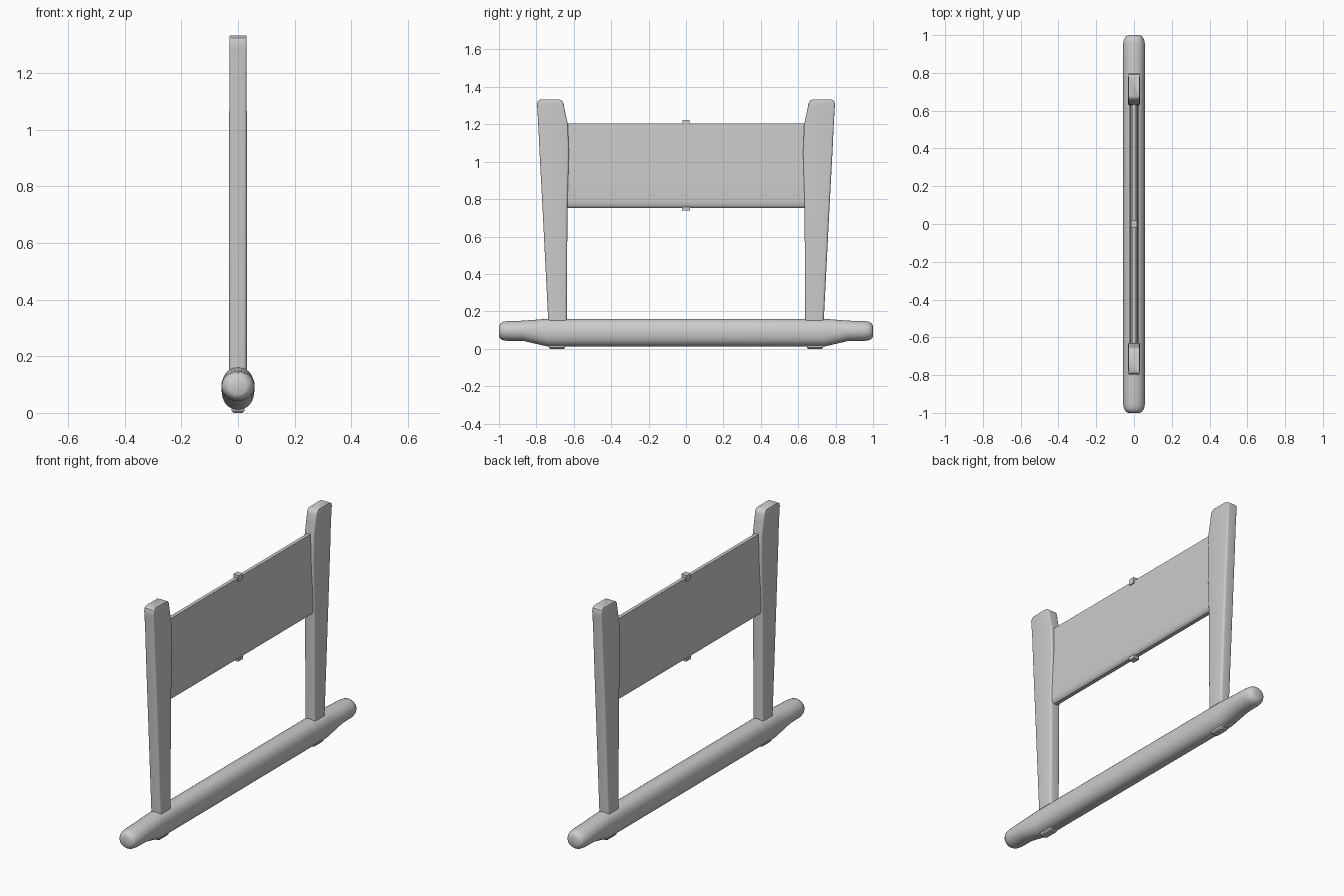
import bpy, bmesh, math

if "Cube" in bpy.data.objects:
    bpy.data.objects.remove(bpy.data.objects["Cube"])


def loft(name, rings, angle=35):
    """Skin a list of equal-length point rings and cap both ends."""
    bm = bmesh.new()
    vr = [[bm.verts.new(p) for p in r] for r in rings]
    n = len(vr[0])
    for a, b in zip(vr, vr[1:]):
        for i in range(n):
            j = (i + 1) % n
            bm.faces.new((a[i], a[j], b[j], b[i]))
    bm.faces.new(vr[0])
    bm.faces.new(vr[-1])
    bmesh.ops.recalc_face_normals(bm, faces=bm.faces)
    me = bpy.data.meshes.new(name)
    bm.to_mesh(me)
    bm.free()
    ob = bpy.data.objects.new(name, me)
    bpy.context.collection.objects.link(ob)
    bpy.ops.object.select_all(action='DESELECT')
    ob.select_set(True)
    bpy.context.view_layer.objects.active = ob
    bpy.ops.object.shade_smooth_by_angle(angle=math.radians(angle))
    return ob


def oval(y, hw, z0, z1, e=2.0, n=32):
    """Superellipse ring across the beam at position y."""
    pts = []
    for i in range(n):
        t = 2 * math.pi * i / n
        c, s = math.cos(t), math.sin(t)
        pts.append((hw * math.copysign(abs(c) ** (2 / e), c), y,
                    (z0 + z1) / 2 + (z1 - z0) / 2 * math.copysign(abs(s) ** (2 / e), s)))
    return pts


def round_rect(z, y0, y1, hx, r, seg=4):
    """Horizontal rounded rectangle ring at height z."""
    pts = []
    corners = [(hx - r, y1 - r), (-hx + r, y1 - r), (-hx + r, y0 + r), (hx - r, y0 + r)]
    for k, (cx, cy) in enumerate(corners):
        for i in range(seg + 1):
            t = math.pi / 2 * (k + i / seg)
            pts.append((cx + r * math.cos(t), cy + r * math.sin(t), z))
    return pts


def block(name, loc, size):
    bpy.ops.mesh.primitive_cube_add(size=1, location=loc)
    ob = bpy.context.object
    ob.name = name
    ob.scale = size
    return ob


# Base beam: full body tapering into rounded end knobs
half = [(0.74, 0.058, 0.012, 0.16, 2.3), (0.87, 0.059, 0.042, 0.15, 2.1),
        (0.955, 0.058, 0.042, 0.148, 2), (0.98, 0.052, 0.046, 0.144, 2),
        (0.993, 0.043, 0.054, 0.135, 2), (1.0, 0.03, 0.065, 0.122, 2)]
stations = [(-y, *r) for y, *r in reversed(half)] + half
loft("base_beam", [oval(*s) for s in stations])

# Tapered posts with rounded tops, and tenons poking through the beam
post = [(0.10, 0.638, 0.735, 0.030, 0.013), (0.16, 0.637, 0.737, 0.031, 0.013),
        (0.75, 0.634, 0.767, 0.032, 0.012), (1.05, 0.626, 0.783, 0.031, 0.010),
        (1.20, 0.632, 0.790, 0.030, 0.008), (1.285, 0.650, 0.795, 0.030, 0.006),
        (1.310, 0.654, 0.797, 0.030, 0.005), (1.324, 0.661, 0.792, 0.030, 0.005),
        (1.332, 0.674, 0.780, 0.029, 0.005)]
for side, s in (("left", -1), ("right", 1)):
    rings = []
    for z, a, b, hx, r in post:
        rings.append([(x, s * y, h) for x, y, h in round_rect(z, a, b, hx, r)])
    loft(side + "_post", rings)
    tenon = [round_rect(z, -h, h, w, 0.006) for z, h, w in
             ((0.0, 0.038, 0.016), (0.006, 0.043, 0.022), (0.06, 0.046, 0.03))]
    loft(side + "_tenon", [[(x, s * 0.69 + y, z) for x, y, z in r] for r in tenon])

# Back panel: slim wedge with a rounded lower edge
side_pts = [(0.010, 0.752), (0.018, 0.758), (0.023, 0.770), (0.025, 0.790),
            (0.023, 0.90), (0.018, 1.05), (0.010, 1.205)]
profile = side_pts + [(-x, z) for x, z in reversed(side_pts)]
loft("back_panel", [[(x, y, z) for x, z in profile] for y in (-0.645, 0.645)])

# Small centre pegs above and below the panel
block("upper_peg", (0, 0, 1.205), (0.034, 0.036, 0.034))
block("lower_peg", (0, 0, 0.755), (0.034, 0.044, 0.034))
